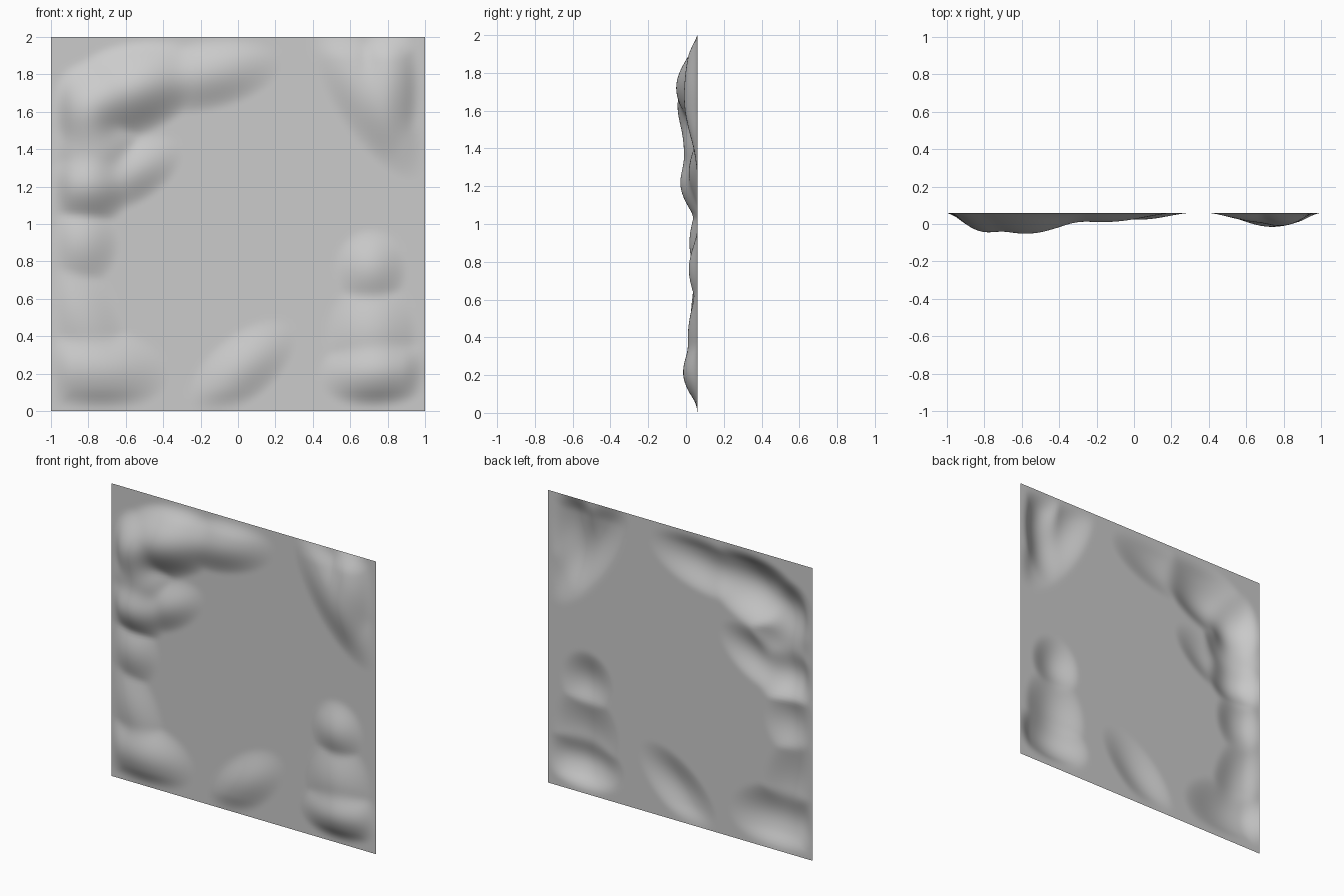
import bpy, bmesh, math

# Swellings on the sheet: x, z, radius along, radius across, tilt in degrees, height
BUMPS = [
    (-0.58, 1.72, 0.44, 0.26, 20, 0.112),
    (-0.17, 1.80, 0.42, 0.20, 12, 0.050),
    (-0.80, 1.60, 0.22, 0.28, 0, 0.095),
    (-0.77, 1.40, 0.26, 0.30, 0, 0.070),
    (-0.80, 1.21, 0.25, 0.23, 0, 0.088),
    (-0.58, 1.27, 0.32, 0.17, 30, 0.045),
    (-0.83, 0.90, 0.20, 0.24, 0, 0.042),
    (-0.76, 0.22, 0.40, 0.24, -5, 0.060),
    (-0.82, 0.48, 0.38, 0.20, 110, 0.035),
    (0.02, 0.23, 0.36, 0.18, 40, 0.037),
    (0.74, 0.21, 0.32, 0.21, 5, 0.074),
    (0.72, 0.40, 0.26, 0.32, 0, 0.050),
    (0.71, 0.76, 0.20, 0.22, 0, 0.045),
    (0.70, 1.68, 0.52, 0.20, -57, 0.052),
    (0.80, 1.73, 0.19, 0.42, 0, 0.066),
]
BACK_Y = 0.06


def height(x, z):
    total = 0.0
    for bx, bz, ra, rb, tilt, h in BUMPS:
        t = math.radians(tilt)
        dx, dz = x - bx, z - bz
        u = (dx * math.cos(t) + dz * math.sin(t)) / ra
        v = (dz * math.cos(t) - dx * math.sin(t)) / rb
        k = max(0.0, 1 - u * u - v * v) ** 2
        total += (h * k) ** 2.5          # soft maximum of overlapping swellings
    edge = min(1.0, min(1 - abs(x), z, 2 - z) / 0.12)
    edge = max(edge, 0.0)
    return total ** 0.4 * edge * (2 - edge)


# Upright square sheet, pushed forward by the swellings
bm = bmesh.new()
bmesh.ops.create_grid(bm, x_segments=100, y_segments=100, size=1)
for v in bm.verts:
    x, z = v.co.x, v.co.y + 1
    v.co = (x, BACK_Y - height(x, z), z)
for f in bm.faces:
    f.smooth = True
bm.normal_update()
mesh = bpy.data.meshes.new("wall_panel")
bm.to_mesh(mesh)
bm.free()
panel = bpy.data.objects.new("wall_panel", mesh)
bpy.context.collection.objects.link(panel)
